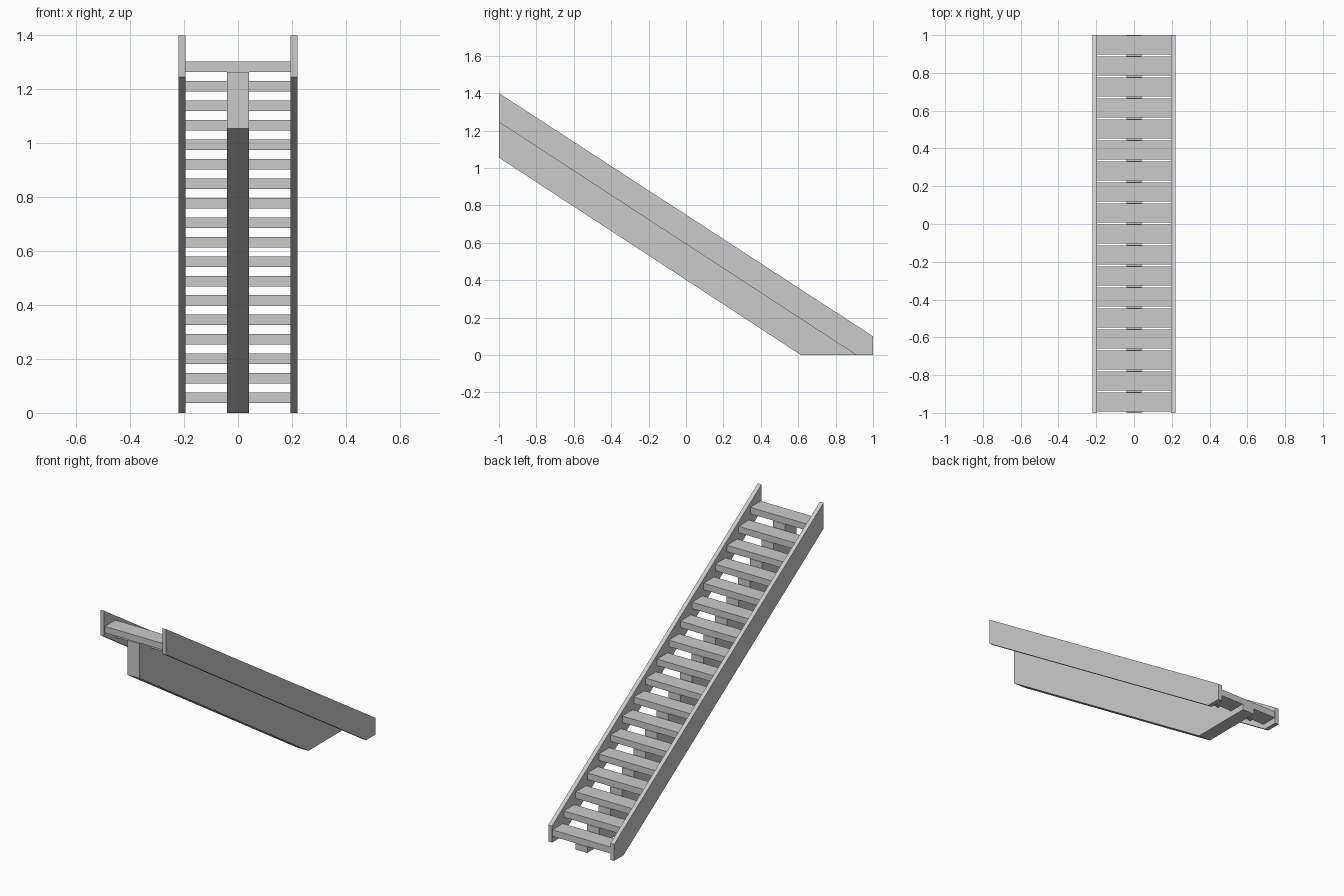
import bpy, bmesh

if "Cube" in bpy.data.objects:
    bpy.data.objects.remove(bpy.data.objects["Cube"])

STEPS = 18
RUN = 2.0 / STEPS       # horizontal step
RISE = 1.3 / STEPS      # vertical step
TOP = 1.264             # underside of the highest tread


def prism(name, profile, x0, x1):
    """Extrude a (y, z) profile along x."""
    bm = bmesh.new()
    face = bm.faces.new([bm.verts.new((x0, y, z)) for y, z in profile])
    ext = bmesh.ops.extrude_face_region(bm, geom=[face])
    verts = [g for g in ext["geom"] if isinstance(g, bmesh.types.BMVert)]
    bmesh.ops.translate(bm, verts=verts, vec=(x1 - x0, 0, 0))
    bmesh.ops.recalc_face_normals(bm, faces=bm.faces)
    mesh = bpy.data.meshes.new(name)
    bm.to_mesh(mesh)
    bm.free()
    ob = bpy.data.objects.new(name, mesh)
    bpy.context.collection.objects.link(ob)
    return ob


# Side stringers
side = [(-1, 1.4), (1, 0.1), (1, 0), (0.91, 0), (-1, 1.245)]
prism("left_stringer", side, -0.22, -0.195)
prism("right_stringer", side, 0.195, 0.22)

# Central saw-tooth beam carrying the treads
beam = []
for i in range(STEPS):
    z = TOP - i * RISE
    beam += [(-1 + i * RUN, z), (-1 + (i + 1) * RUN, z)]
beam += [(1, 0), (0.615, 0), (-1, 1.055)]
prism("centre_beam", beam, -0.04, 0.04)

# Treads
for i in range(STEPS):
    y, z = -0.992 + i * RUN, TOP - i * RISE
    prism(f"tread_{i + 1}", [(y, z), (y + 0.1, z), (y + 0.1, z + 0.039), (y, z + 0.039)],
          -0.195, 0.195)
